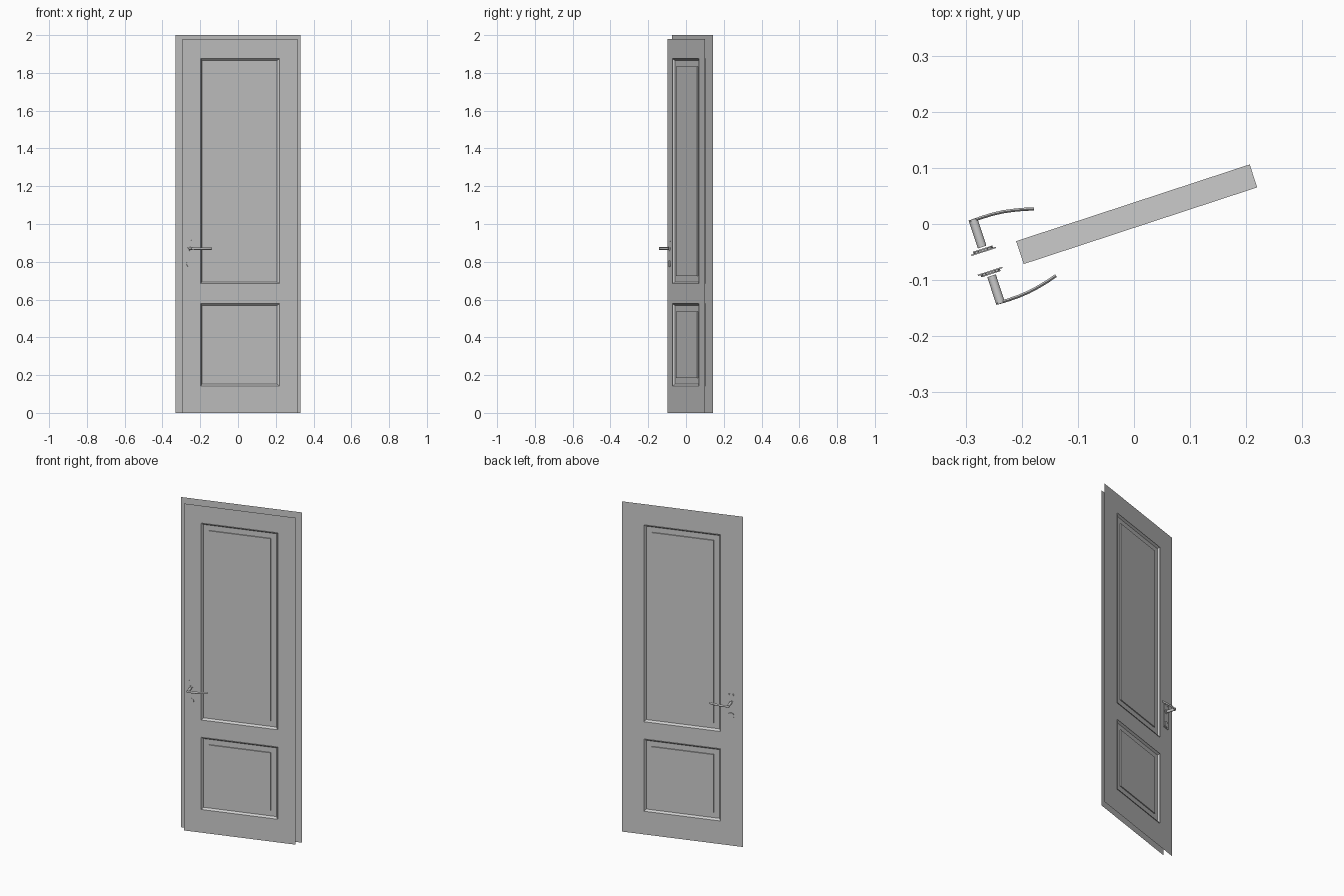
import bpy, bmesh, math
from mathutils import Matrix, Vector

if "Cube" in bpy.data.objects:
    bpy.data.objects.remove(bpy.data.objects["Cube"])

# Everything is drawn in door space (x along the door, y through it), then swung open
SWING = Matrix.Rotation(math.radians(18.18), 4, 'Z')
CX, MID = 0.010, 0.015            # door centre line and middle of its thickness
PANEL_HALF = 0.219
PANELS = [(0.142, 0.578), (0.684, 1.875)]
HX, HMID = -0.270, 0.0185         # handle axis and mirror plane


def finish(name, bm, smooth=False, fix_normals=True):
    if fix_normals:
        bmesh.ops.recalc_face_normals(bm, faces=bm.faces)
    bm.transform(SWING)
    me = bpy.data.meshes.new(name)
    bm.to_mesh(me)
    bm.free()
    ob = bpy.data.objects.new(name, me)
    bpy.context.collection.objects.link(ob)
    if smooth:
        bpy.ops.object.select_all(action='DESELECT')
        ob.select_set(True)
        bpy.context.view_layer.objects.active = ob
        bpy.ops.object.shade_smooth_by_angle(angle=math.radians(40))
    return ob


def skin(name, y, half, top, side):
    """Flat door face with openings for the two panels."""
    bm = bmesh.new()
    xs = [CX - half, CX - PANEL_HALF, CX + PANEL_HALF, CX + half]
    zs = [0] + [z for p in PANELS for z in p] + [top]
    grid = [[bm.verts.new((x, y, z)) for x in xs] for z in zs]
    for j in range(5):
        for i in range(3):
            if i == 1 and j in (1, 3):
                continue
            f = [grid[j][i], grid[j][i + 1], grid[j + 1][i + 1], grid[j + 1][i]]
            bm.faces.new(f if side < 0 else f[::-1])
    bmesh.ops.dissolve_limit(bm, angle_limit=0.01, verts=bm.verts, edges=[])
    finish(name, bm, fix_normals=False)


def loft(bm, rings):
    """Bridge closed rings and cap both ends."""
    rings = [[bm.verts.new(p) for p in r] for r in rings]
    n = len(rings[0])
    for a, b in zip(rings, rings[1:]):
        for i in range(n):
            k = (i + 1) % n
            bm.faces.new((a[i], a[k], b[k], b[i]))
    bm.faces.new(rings[0][::-1])
    bm.faces.new(rings[-1])


def panel(name, z0, z1):
    """Moulded panel: raised rim, sunken border, raised field on both sides."""
    profile = [(0.042, 0.0165), (0.042, 0.0105), (0.010, 0.0105), (0.0, 0.0215)]
    steps = [(i, -d) for i, d in profile] + [(i, d) for i, d in reversed(profile)]
    rings = []
    for inset, d in steps:
        w = PANEL_HALF - inset
        rings.append([(CX + sx * w, MID + d, z) for sx, z in
                      ((-1, z0 + inset), (1, z0 + inset), (1, z1 - inset), (-1, z1 - inset))])
    bm = bmesh.new()
    loft(bm, rings)
    finish(name, bm)


def disc(bm, x, z, r, y0, y1, seg=24):
    ring = [(r * math.cos(2 * math.pi * i / seg), r * math.sin(2 * math.pi * i / seg))
            for i in range(seg)]
    loft(bm, [[(x + a, y, z + b) for a, b in ring] for y in (y0, y1)])


def handle(label, s):
    Y = lambda m: HMID + s * m
    # back plate
    bm = bmesh.new()
    loft(bm, [[(HX + sx * 0.023, Y(m), z) for sx, z in
               ((-1, 0.767), (1, 0.767), (1, 0.92), (-1, 0.92))] for m in (0.0175, 0.0200)])
    finish(label + "_handle_plate", bm)
    # collar, lock rose and the two screws
    bm = bmesh.new()
    disc(bm, HX, 0.87, 0.012, Y(0.0195), Y(0.0225))
    disc(bm, HX, 0.79, 0.018, Y(0.0195), Y(0.0240))
    for dx in (-0.012, 0.012):
        disc(bm, HX + dx, 0.912, 0.004, Y(0.0195), Y(0.0225), 12)
    finish(label + "_lock_fittings", bm, True)
    # shank
    bm = bmesh.new()
    disc(bm, HX, 0.87, 0.008, Y(0.027), Y(0.079))
    finish(label + "_handle_shank", bm, True)
    # curved lever
    path = [(-0.276, 0.0765), (-0.255, 0.0772), (-0.235, 0.0768), (-0.215, 0.0750),
            (-0.197, 0.0718), (-0.178, 0.0675), (-0.161, 0.0625)]
    rings = []
    for i, (x, m) in enumerate(path):
        a, b = path[max(i - 1, 0)], path[min(i + 1, len(path) - 1)]
        t = Vector((b[0] - a[0], b[1] - a[1])).normalized()
        ring = []
        for k in range(12):
            q = 2 * math.pi * k / 12
            d, h = 0.0028 * math.cos(q), 0.0065 * math.sin(q)
            ring.append((x - t.y * d, Y(m + t.x * d), 0.87 + h))
        rings.append(ring)
    bm = bmesh.new()
    loft(bm, rings)
    finish(label + "_handle_lever", bm, True)


# Door leaf: smaller front face, larger overlapping back face
skin("front_door_face", MID - 0.0175, 0.320, 1.98, -1)
skin("back_door_face", MID + 0.0175, 0.348, 2.0, 1)

# Moulded panels
for label, (z0, z1) in zip(("lower_panel", "upper_panel"), PANELS):
    panel(label, z0, z1)

# Handles on both sides
handle("front", -1)
handle("back", 1)
